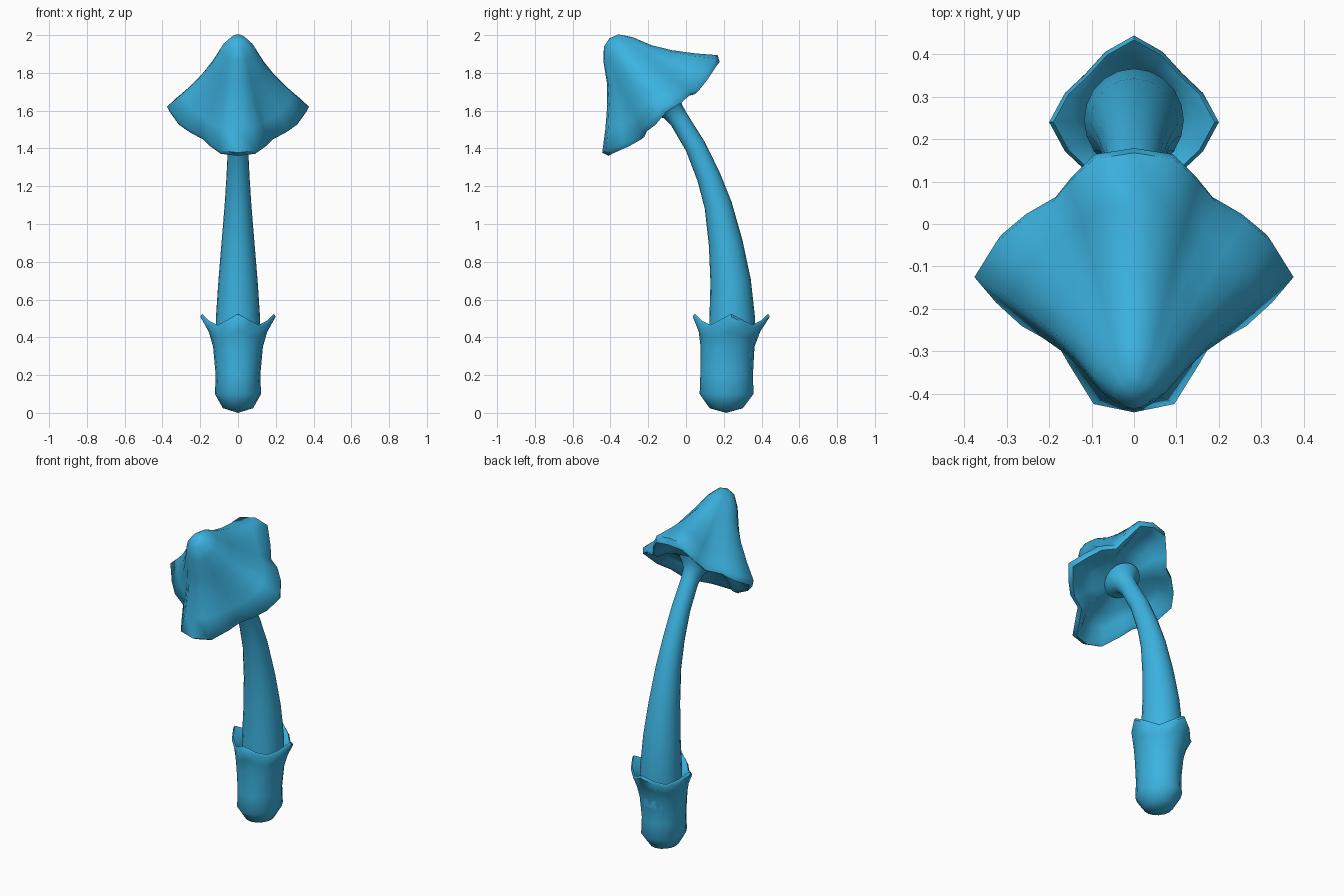
import bpy, bmesh, math
from mathutils import Vector

if "Cube" in bpy.data.objects:
    bpy.data.objects.remove(bpy.data.objects["Cube"])

blue = bpy.data.materials.new("sky_blue")
blue.diffuse_color = (0.045, 0.45, 0.75, 1)
blue.use_nodes = True
blue.node_tree.nodes["Principled BSDF"].inputs["Base Color"].default_value = blue.diffuse_color


def loft(name, rings, angle=50):
    """Skin a list of rings (single-point rings become poles)."""
    bm = bmesh.new()
    vs = [[bm.verts.new(p) for p in ring] for ring in rings]
    for a, b in zip(vs, vs[1:]):
        n = max(len(a), len(b))
        for i in range(n):
            j = (i + 1) % n
            if len(a) == 1:
                bm.faces.new((a[0], b[i], b[j]))
            elif len(b) == 1:
                bm.faces.new((a[i], a[j], b[0]))
            else:
                bm.faces.new((a[i], a[j], b[j], b[i]))
    bmesh.ops.recalc_face_normals(bm, faces=bm.faces)
    me = bpy.data.meshes.new(name)
    bm.to_mesh(me)
    bm.free()
    ob = bpy.data.objects.new(name, me)
    bpy.context.collection.objects.link(ob)
    me.materials.append(blue)
    bpy.ops.object.select_all(action='DESELECT')
    ob.select_set(True)
    bpy.context.view_layer.objects.active = ob
    bpy.ops.object.shade_smooth_by_angle(angle=math.radians(angle))
    return ob


def corner_weight(i, weights):
    """Fold index i onto a quarter symmetric list: 1 at corners, 0 between."""
    q = 2 * (len(weights) - 1)
    k = i % q
    return weights[min(k, q - k)]


def mix(a, b, w):
    return a * (1 - w) + b * w


# Stem: tapered tube along a bent path (y, z, radius), flaring into the cap
path = [(0.24, 0.3, 0.12), (0.245, 0.5, 0.121), (0.236, 0.7, 0.107),
        (0.21, 0.9, 0.09), (0.17, 1.1, 0.073), (0.12, 1.25, 0.063),
        (0.05, 1.41, 0.055), (-0.035, 1.55, 0.052), (-0.07, 1.597, 0.06),
        (-0.09, 1.622, 0.085), (-0.105, 1.64, 0.11)]
rings = []
for k, (y, z, r) in enumerate(path):
    p, q = path[max(k - 1, 0)], path[min(k + 1, len(path) - 1)]
    t = Vector((0, q[0] - p[0], q[1] - p[1])).normalized()
    side = Vector((0, t.z, -t.y))
    c = Vector((0, y, z))
    rings.append([c + Vector((0.97 * r * math.cos(a), 0, 0)) + side * r * math.sin(a)
                  for a in (math.tau * i / 20 for i in range(20))])
loft("stem", rings, 60)

# Base cup: (tip centre y, tip radius, tip z, notch radius, notch z, y stretch)
cup = [(0.213, 0.08, 0.025, 0.08, 0.025, 1.1), (0.215, 0.122, 0.1, 0.122, 0.1, 1.17),
       (0.215, 0.118, 0.2, 0.118, 0.2, 1.18), (0.22, 0.132, 0.35, 0.132, 0.33, 1.08),
       (0.23, 0.155, 0.43, 0.145, 0.4, 1.05), (0.24, 0.2, 0.51, 0.16, 0.45, 1.02),
       (0.24, 0.19, 0.525, 0.152, 0.465, 1.02), (0.24, 0.14, 0.47, 0.135, 0.455, 1.02),
       (0.24, 0.115, 0.42, 0.115, 0.42, 1.02)]
rings = [[(0, 0.213, 0)]]
for cy, r1, z1, r0, z0, s in cup:
    ring = []
    for i in range(16):
        w, a = corner_weight(i, [1, 0.4, 0]), math.tau * i / 16
        r = mix(r0, r1, w)
        ring.append((r * math.cos(a), cy + s * r * math.sin(a), mix(z0, z1, w)))
    rings.append(ring)
loft("base_cup", rings, 60)

# Cap: four-cornered tilted cone, (corner radius, height, mid-edge radius, height)
cap = [(0.05, 0.428, 0.05, 0.425), (0.1, 0.37, 0.092, 0.365), (0.155, 0.27, 0.14, 0.255),
       (0.225, 0.18, 0.19, 0.14), (0.31, 0.09, 0.245, 0.035), (0.4, 0.005, 0.29, -0.045),
       (0.385, -0.03, 0.278, -0.075), (0.345, -0.02, 0.245, -0.075),
       (0.29, 0.015, 0.2, -0.035), (0.2, 0.015, 0.15, -0.015), (0.1, 0.0, 0.09, -0.01)]
centre = Vector((0, -0.135, 1.632))
across = Vector((0, 0.764, 0.645))
up = Vector((0, -0.645, 0.764))
rings = [[centre + across * 0.02 + up * 0.443]]
for r1, n1, r0, n0 in cap:
    ring = []
    shift = 0.02 * max(0, n1) / 0.45       # apex leans slightly
    for i in range(24):
        w, a = corner_weight(i, [1, 0.92, 0.32, 0]), math.tau * i / 24
        sideways = abs(math.cos(a)) > 0.9  # left and right corners are sharper
        if sideways and w < 1:
            w = 0.62
        r = mix(r0, r1, w)
        drop = 0.02 * r / 0.4 if sideways else 0
        ring.append(centre + Vector((0.94 * r * math.cos(a), 0, 0))
                    + across * (r * math.sin(a) + shift) + up * (mix(n0, n1, w) - drop))
    rings.append(ring)
rings.append([centre])
loft("cap", rings, 60)
